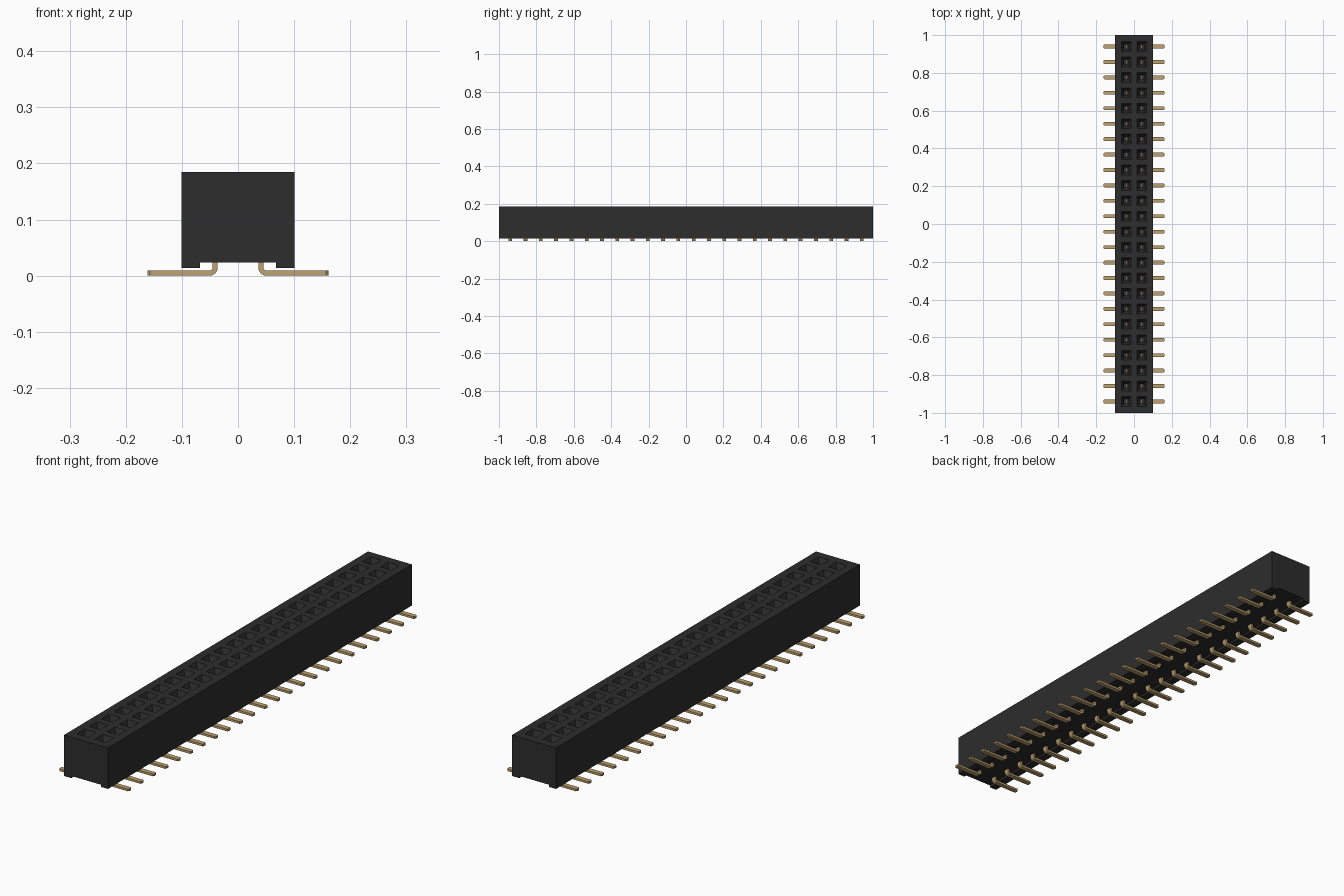
import bpy, bmesh, math
from mathutils import Matrix, Vector

cube = bpy.data.objects.get("Cube")
if cube:
    bpy.data.objects.remove(cube)

ROWS, PITCH, SOCKET_X = 24, 0.0817, 0.041
TOP = 0.185
row_ys = [(i - (ROWS - 1) / 2) * PITCH for i in range(ROWS)]


def material(name, color, metallic=0.0):
    mat = bpy.data.materials.new(name)
    mat.use_nodes = True
    mat.diffuse_color = color
    bsdf = mat.node_tree.nodes["Principled BSDF"]
    bsdf.inputs["Base Color"].default_value = color
    bsdf.inputs["Roughness"].default_value = 0.6
    return mat


black = material("black plastic", (0.026, 0.026, 0.026, 1))
gold = material("gold contact", (0.52, 0.36, 0.16, 1))


def make_object(name, bm, mat):
    bmesh.ops.recalc_face_normals(bm, faces=bm.faces)
    mesh = bpy.data.meshes.new(name)
    bm.to_mesh(mesh)
    bm.free()
    mesh.materials.append(mat)
    obj = bpy.data.objects.new(name, mesh)
    bpy.context.collection.objects.link(obj)
    return obj


def add_prism(bm, profile, y0, y1):
    """Extrude an (x, z) outline along y."""
    face = bm.faces.new([bm.verts.new((x, y0, z)) for x, z in profile])
    out = bmesh.ops.extrude_face_region(bm, geom=[face])
    verts = [g for g in out["geom"] if isinstance(g, bmesh.types.BMVert)]
    bmesh.ops.translate(bm, verts=verts, vec=(0, y1 - y0, 0))


def add_frustum(bm, x, y, z0, z1, half0, half1):
    """Square tapered block from half width half0 at z0 to half1 at z1."""
    place = Matrix.Translation((x, y, (z0 + z1) / 2)) @ Matrix.Rotation(math.pi / 4, 4, "Z")
    bmesh.ops.create_cone(bm, cap_ends=True, segments=4, radius1=half0 * math.sqrt(2),
                          radius2=half1 * math.sqrt(2), depth=z1 - z0, matrix=place)


# Housing: a bar with a shallow channel along its underside
half = [(0.068, 0.023), (0.068, 0.014), (0.101, 0.014), (0.101, TOP)]
bm = bmesh.new()
add_prism(bm, half + [(-x, z) for x, z in reversed(half)], -1, 1)
housing = make_object("housing", bm, black)

# Socket openings: tapered mouth leading into a narrow shaft
FLOOR, THROAT, LIP = 0.06, 0.155, 0.02
for name, spans in (("mouth_cutter", (THROAT, TOP + LIP, 0.012, 0.012 + (TOP + LIP - THROAT) * 0.46)),
                    ("shaft_cutter", (FLOOR, THROAT + 0.004, 0.012, 0.012))):
    bm = bmesh.new()
    for y in row_ys:
        for side in (-1, 1):
            add_frustum(bm, side * SOCKET_X, y, *spans)
    cutter = make_object(name, bm, black)
    cutter.hide_render = True
    mod = housing.modifiers.new(name, "BOOLEAN")
    mod.operation, mod.solver, mod.object = "DIFFERENCE", "EXACT", cutter
    bpy.context.view_layer.objects.active = housing
    bpy.ops.object.modifier_apply(modifier=mod.name)
    bpy.data.objects.remove(cutter)

# Contacts: flat strip dropping from the socket and bending outward into a foot
THICK, BEND, WIDTH, TIP = 0.009, 0.014, 0.02, 0.161
inner_x = SOCKET_X - THICK / 2
angles = [math.pi + i * math.pi / 12 for i in range(7)]


def bend(radius):
    return [(inner_x + BEND + radius * math.cos(a), BEND + radius * math.sin(a)) for a in angles]


outline = [(inner_x, 0.13)] + bend(BEND) + [(TIP, 0), (TIP, THICK)]
outline += list(reversed(bend(BEND - THICK))) + [(inner_x + THICK, 0.13)]

for label, side in (("left", 1), ("right", -1)):
    bm = bmesh.new()
    for y in row_ys:
        add_prism(bm, [(side * x, z) for x, z in outline], y - WIDTH / 2, y + WIDTH / 2)
    # Narrow the outer end of every foot
    ends = [e for e in bm.edges if all(abs(v.co.x) > TIP - 0.001 for v in e.verts)
            and abs(e.verts[0].co.z - e.verts[1].co.z) > THICK / 2]
    bmesh.ops.bevel(bm, geom=ends, offset=0.004, segments=1, affect="EDGES")
    contacts = make_object(label + "_contacts", bm, gold)
    bpy.ops.object.select_all(action="DESELECT")
    contacts.select_set(True)
    bpy.context.view_layer.objects.active = contacts
    bpy.ops.object.shade_smooth_by_angle(angle=math.radians(30))
